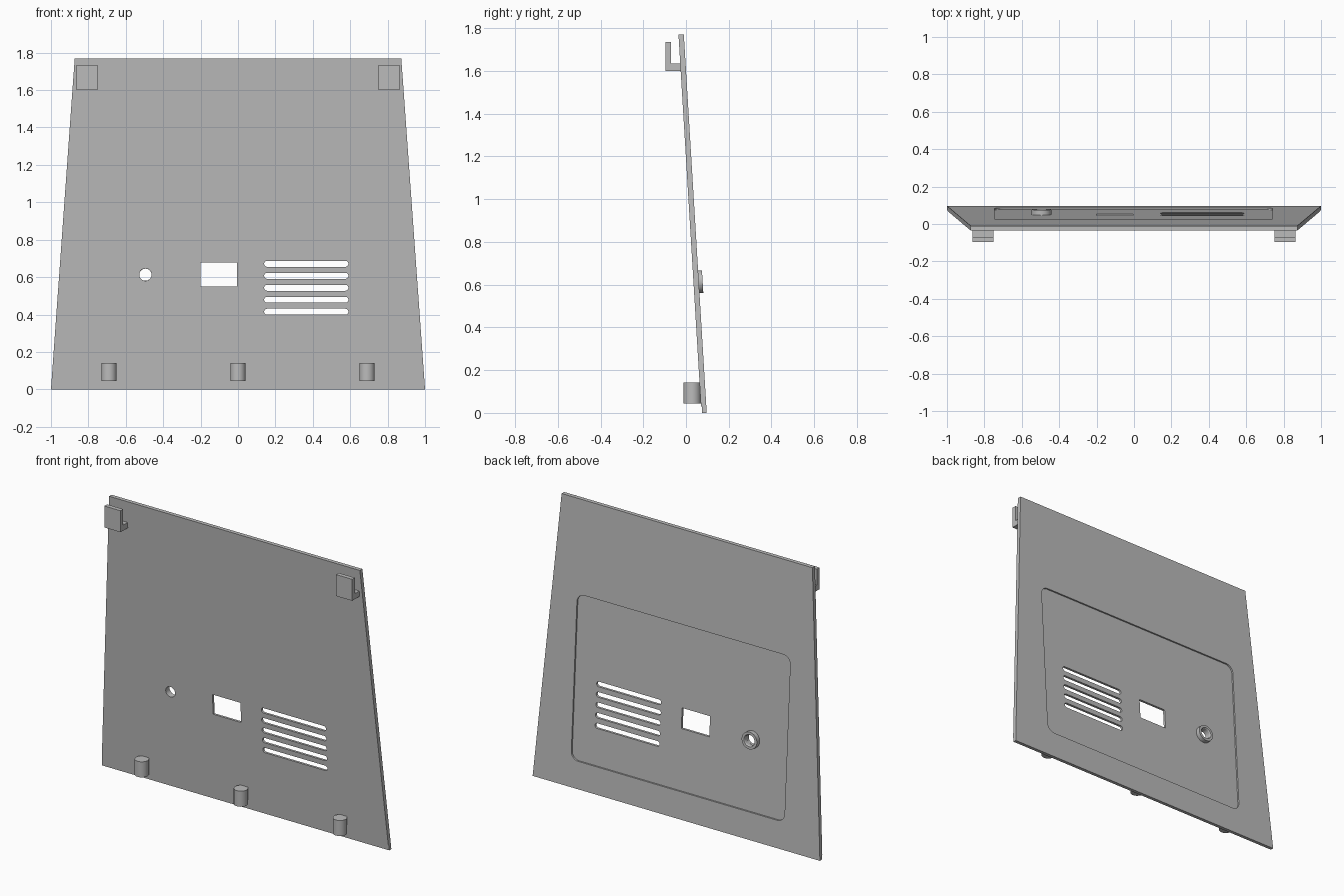
import bpy
import bmesh
from math import cos, sin, pi, atan
from mathutils import Matrix

if "Cube" in bpy.data.objects:
    bpy.data.objects.remove(bpy.data.objects["Cube"])

HEIGHT, LEAN, BACK_Y, THICK = 1.77, 0.0605, 0.097, 0.025

grey = bpy.data.materials.new("plain grey")
grey.use_nodes = True
grey.diffuse_color = (0.5, 0.5, 0.5, 1)
grey.node_tree.nodes["Principled BSDF"].inputs["Base Color"].default_value = grey.diffuse_color


def back(z):
    """Depth of the leaning rear face at a given height."""
    return BACK_Y - LEAN * z


def finish(name, bm):
    bmesh.ops.recalc_face_normals(bm, faces=bm.faces)
    mesh = bpy.data.meshes.new(name)
    bm.to_mesh(mesh)
    bm.free()
    mesh.materials.append(grey)
    ob = bpy.data.objects.new(name, mesh)
    bpy.context.collection.objects.link(ob)
    return ob


def slab(name, outline, near, far):
    """Extrude an x-z outline between two offsets from the rear face."""
    bm = bmesh.new()
    loops = [[bm.verts.new((x, back(z) + d, z)) for x, z in outline] for d in (near, far)]
    for loop in loops:
        bm.faces.new(loop)
    n = len(outline)
    for i in range(n):
        j = (i + 1) % n
        bm.faces.new((loops[0][i], loops[0][j], loops[1][j], loops[1][i]))
    return finish(name, bm)


def rounded(x0, x1, z0, z1, r, steps=8):
    pts = []
    corners = ((x1 - r, z1 - r), (x0 + r, z1 - r), (x0 + r, z0 + r), (x1 - r, z0 + r))
    for q, (cx, cz) in enumerate(corners):
        for s in range(steps + 1):
            a = (q + s / steps) * pi / 2
            pts.append((cx + r * cos(a), cz + r * sin(a)))
    return pts


def circle(x, z, r, n=32):
    return [(x + r * cos(2 * pi * i / n), z + r * sin(2 * pi * i / n)) for i in range(n)]


def cut(target, cutter):
    mod = target.modifiers.new("cut", "BOOLEAN")
    mod.operation, mod.solver, mod.object = "DIFFERENCE", "EXACT", cutter
    bpy.context.view_layer.update()
    graph = bpy.context.evaluated_depsgraph_get()
    mesh = bpy.data.meshes.new_from_object(target.evaluated_get(graph))
    target.modifiers.clear()
    target.data = mesh
    bpy.data.objects.remove(cutter)


def smooth(ob):
    bpy.ops.object.select_all(action="DESELECT")
    ob.select_set(True)
    bpy.context.view_layer.objects.active = ob
    bpy.ops.object.shade_smooth_by_angle(angle=pi / 6)


# Leaning trapezoid panel
panel = slab("panel", [(-1, 0), (1, 0), (0.873, HEIGHT), (-0.873, HEIGHT)], -THICK, 0)

# Thinned strip along the lower front edge
cut(panel, slab("strip_cutter", [(-2, -0.1), (2, -0.1), (2, 0.03), (-2, 0.03)],
                -0.1, 0.004 - THICK))

# Shallow rear recess, then the openings
cut(panel, slab("recess_cutter", rounded(-0.745, 0.74, 0.17, 1.19, 0.05), -0.01, 0.1))
openings = [rounded(0.14, 0.59, z - 0.016, z + 0.016, 0.0155)
            for z in (0.415, 0.479, 0.543, 0.607, 0.671)]
openings.append([(-0.2, 0.55), (-0.005, 0.55), (-0.005, 0.677), (-0.2, 0.677)])
openings.append(circle(-0.495, 0.613, 0.033))
for outline in openings:
    cut(panel, slab("opening_cutter", outline, -0.2, 0.2))
smooth(panel)

# Raised ring around the round hole
bm = bmesh.new()
profile = [(0.033, -0.012), (0.033, 0.012), (0.037, 0.018), (0.053, 0.018), (0.053, -0.012)]
ring_verts = [bm.verts.new((r, d, 0)) for r, d in profile]
edges = [bm.edges.new((ring_verts[i], ring_verts[(i + 1) % 5])) for i in range(5)]
bmesh.ops.spin(bm, geom=ring_verts + edges, cent=(0, 0, 0), axis=(0, 1, 0),
               angle=2 * pi, steps=32)
bmesh.ops.remove_doubles(bm, verts=bm.verts, dist=0.0001)
bm.transform(Matrix.Translation((-0.495, back(0.613), 0.613)) @ Matrix.Rotation(atan(LEAN), 4, "X"))
smooth(finish("hole_ring", bm))

# Locating pegs along the lower front
for side, x in (("right", -0.69), ("middle", 0), ("left", 0.69)):
    bm = bmesh.new()
    bmesh.ops.create_cone(bm, cap_ends=True, segments=32, radius1=0.041, radius2=0.041,
                          depth=0.098, matrix=Matrix.Translation((x, 0.029, 0.093)))
    smooth(finish(side + "_peg", bm))

# L-shaped hooks near the upper corners
for side, sign in (("right", -1), ("left", 1)):
    bm = bmesh.new()
    path = [(-0.097, 1.6), (-0.022, 1.6), (-0.024, 1.635), (-0.07, 1.635),
            (-0.07, 1.735), (-0.097, 1.735)]
    face = bm.faces.new([bm.verts.new((sign * 0.75, y, z)) for y, z in path])
    grown = bmesh.ops.extrude_face_region(bm, geom=[face])["geom"]
    bmesh.ops.translate(bm, vec=(sign * 0.113, 0, 0),
                        verts=[v for v in grown if isinstance(v, bmesh.types.BMVert)])
    finish(side + "_hook", bm)
